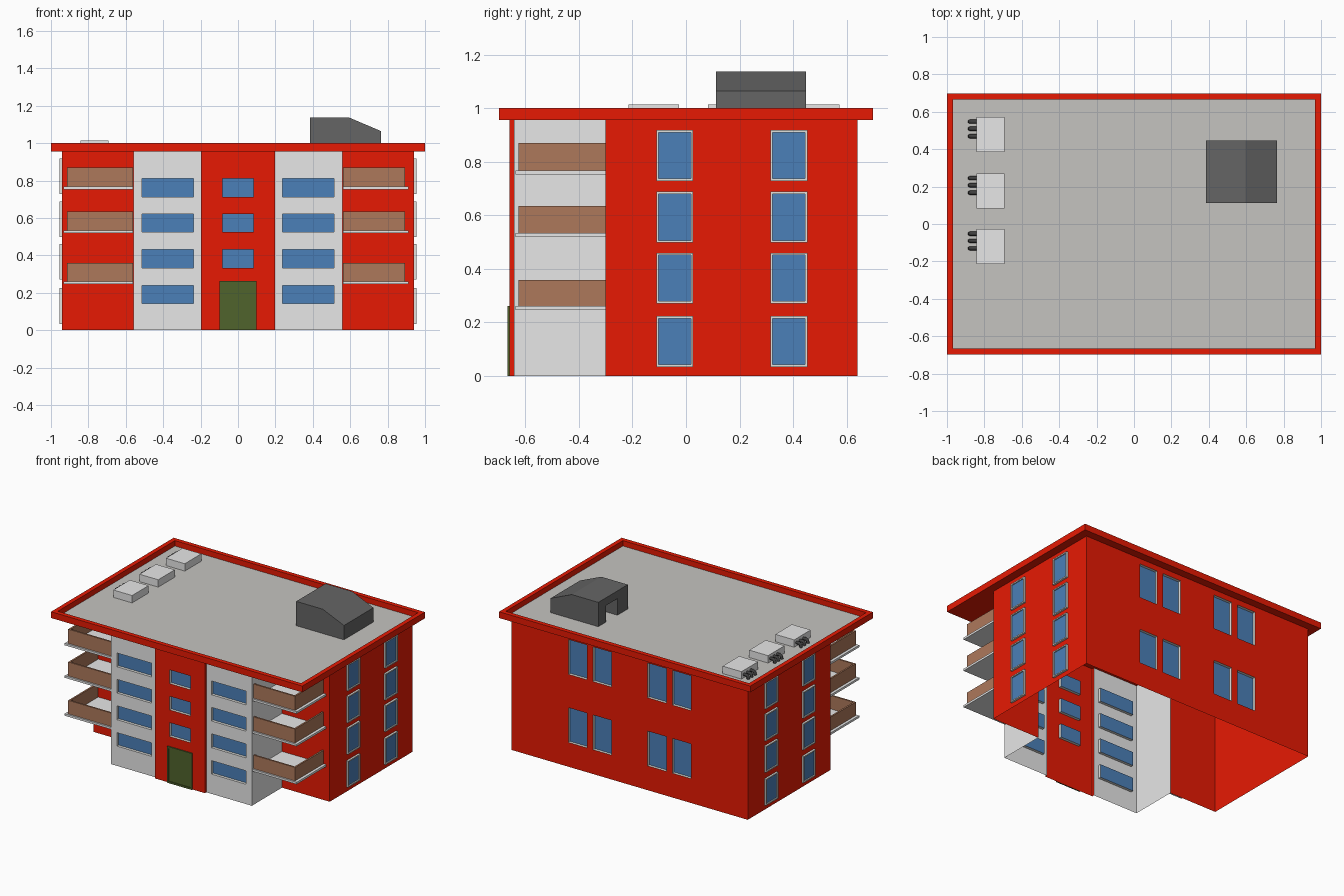
import bpy, bmesh
from mathutils import Vector

if "Cube" in bpy.data.objects:
    bpy.data.objects.remove(bpy.data.objects["Cube"])


def mat(name, r, g, b):
    m = bpy.data.materials.new(name)
    m.diffuse_color = (r, g, b, 1)
    m.use_nodes = True
    m.node_tree.nodes["Principled BSDF"].inputs["Base Color"].default_value = m.diffuse_color
    return m


RED = mat("red_wall", 0.80, 0.010, 0.001)
WHITE = mat("white_wall", 0.80, 0.80, 0.80)
FRAME = mat("frame_grey", 0.76, 0.76, 0.73)
GLASS = mat("blue_glass", 0.07, 0.215, 0.48)
BROWN = mat("brown_rail", 0.42, 0.19, 0.105)
GREEN = mat("green_door", 0.08, 0.125, 0.025)
ROOF = mat("roof_grey", 0.56, 0.55, 0.53)
DARK = mat("dark_grey", 0.13, 0.13, 0.13)
PIPE = mat("pipe_dark", 0.05, 0.05, 0.05)
UP = Vector((0, 0, 1))
TOP = 0.957


def finish(name, bm, mats):
    me = bpy.data.meshes.new(name)
    bm.to_mesh(me)
    bm.free()
    for m in mats:
        me.materials.append(m)
    ob = bpy.data.objects.new(name, me)
    bpy.context.collection.objects.link(ob)
    return ob


def add_box(bm, lo, hi):
    """Box between two corners; returns its faces."""
    r = bmesh.ops.create_cube(bm, size=1)
    for v in r["verts"]:
        v.co = [(a + b) / 2 + c * abs(b - a) for a, b, c in zip(lo, hi, v.co)]
    return list({f for v in r["verts"] for f in v.link_faces})


def sink_box(bm, lo, hi, direction, rim, depth):
    """Box with a flat rim and a straight recess on the face towards direction."""
    faces = add_box(bm, lo, hi)
    bm.normal_update()
    d = Vector(direction)
    face = next(f for f in faces if f.normal.dot(d) > 0.9)
    bmesh.ops.inset_region(bm, faces=[face], thickness=rim, depth=0)
    face = bmesh.ops.extrude_discrete_faces(bm, faces=[face])["faces"][0]
    bmesh.ops.translate(bm, verts=face.verts, vec=-d * depth)
    face.material_index = 1


def box(name, lo, hi, m):
    bm = bmesh.new()
    add_box(bm, lo, hi)
    return finish(name, bm, [m])


def wall(name, origin, u, width, main, holes=(), depth=0.02, height=TOP):
    """Open wall sheet; holes (u0, u1, z0, z1) become recessed windows."""
    o, u = Vector(origin), Vector(u)
    n = u.cross(UP)
    us = sorted({0, width} | {a for h in holes for a in h[:2]})
    zs = sorted({0, height} | {a for h in holes for a in h[2:]})
    bm = bmesh.new()

    def quad(pts, idx):
        f = bm.faces.new([bm.verts.new(o + u * a + UP * b - n * d) for a, b, d in pts])
        f.material_index = idx

    for a, b in zip(us, us[1:]):
        for c, d in zip(zs, zs[1:]):
            if not any(h[0] <= a and b <= h[1] and h[2] <= c and d <= h[3] for h in holes):
                quad([(a, c, 0), (b, c, 0), (b, d, 0), (a, d, 0)], 0)
    for a, b, c, d in holes:
        ring = [(a, c), (b, c), (b, d), (a, d)]
        for p, q in zip(ring, ring[1:] + ring[:1]):
            quad([(*p, 0), (*q, 0), (*q, depth), (*p, depth)], 1)
        quad([(*p, depth) for p in ring], 2)
    bmesh.ops.remove_doubles(bm, verts=bm.verts, dist=1e-5)
    return finish(name, bm, [main, FRAME, GLASS])


# main block walls
back_holes = [(0.94 + x, 0.94 + x + 0.148, z, z + 0.25)
              for x in (-0.488, -0.291, 0.143, 0.34) for z in (0.175, 0.665)]
wall("back_wall", (0.94, 0.64, 0), (-1, 0, 0), 1.88, RED, back_holes)
wall("right_wall", (0.94, -0.3, 0), (0, 1, 0), 0.94, RED)
wall("left_wall", (-0.94, 0.64, 0), (0, -1, 0), 0.94, RED)
wall("left_wing_front", (-0.94, -0.3, 0), (1, 0, 0), 0.38, RED)
wall("right_wing_front", (0.56, -0.3, 0), (1, 0, 0), 0.38, RED)

# projecting front bay: white panels and red centre strip
rows = [(0.142, 0.239), (0.332, 0.432), (0.524, 0.622), (0.713, 0.812)]
side_holes = [(0.046, 0.322, a, b) for a, b in rows]
wall("front_panel_left", (-0.56, -0.642, 0), (1, 0, 0), 0.362, WHITE, side_holes)
wall("front_panel_right", (0.198, -0.642, 0), (1, 0, 0), 0.362, WHITE,
     [(0.362 - b, 0.362 - a, c, d) for a, b, c, d in side_holes])
wall("bay_side_right", (0.56, -0.642, 0), (0, 1, 0), 0.342, WHITE)
wall("bay_side_left", (-0.56, -0.3, 0), (0, -1, 0), 0.342, WHITE)
wall("centre_strip", (-0.198, -0.658, 0), (1, 0, 0), 0.396, RED,
     [(0.115, 0.281, a, b) for a, b in rows[1:]])
wall("strip_side_right", (0.198, -0.658, 0), (0, 1, 0), 0.016, RED)
wall("strip_side_left", (-0.198, -0.642, 0), (0, -1, 0), 0.016, RED)

# entrance door with a sunken panel
bm = bmesh.new()
sink_box(bm, (-0.1, -0.667, 0), (0.1, -0.6585, 0.262), (0, -1, 0), 0.018, 0.005)
finish("entrance_door", bm, [GREEN, GREEN])

for side, s, shift in (("right", 1, -0.022), ("left", -1, 0)):
    # side windows: raised flat frames with sunken glass
    bm = bmesh.new()
    for y0 in (-0.111, 0.315):
        for z0, z1 in ((0.034, 0.224), (0.271, 0.46), (0.498, 0.688), (0.728, 0.918)):
            lo = (s * 0.9405, y0, z0)
            hi = (s * 0.955, y0 + 0.138, z1)
            sink_box(bm, lo, hi, (s, 0, 0), 0.012, 0.008)
    finish(side + "_windows", bm, [FRAME, GLASS])

    # balconies: slab and L-shaped parapet on three floors
    slabs, rails = bmesh.new(), bmesh.new()
    for z, h in ((0.261, 0.358), (0.534, 0.634), (0.768, 0.87)):
        end = s * 0.934 + shift
        add_box(slabs, (s * 0.5605, -0.636, z - 0.015), (end, -0.3005, z))
        end = s * 0.914 + shift
        add_box(rails, (s * 0.5605, -0.625, z), (end, -0.613, h))
        add_box(rails, (end - s * 0.012, -0.613, z), (end, -0.3005, h))
    finish(side + "_balcony_slabs", slabs, [WHITE])
    finish(side + "_balcony_rails", rails, [BROWN])

# roof slab with flat raised rim
bm = bmesh.new()
sink_box(bm, (-1, -0.697, 0.955), (1, 0.697, 1.0), (0, 0, 1), 0.045, 0.039)
finish("roof", bm, [RED, ROOF])

# stair hut: extruded side profile with a doorway cut in its left face
bm = bmesh.new()
profile = [(0.385, 0.96), (0.765, 0.96), (0.765, 1.064), (0.596, 1.136), (0.385, 1.136)]
f = bm.faces.new([bm.verts.new((x, 0.112, z)) for x, z in profile])
ext = bmesh.ops.extrude_face_region(bm, geom=[f])
bmesh.ops.translate(bm, vec=(0, 0.335, 0),
                    verts=[v for v in ext["geom"] if isinstance(v, bmesh.types.BMVert)])
bmesh.ops.recalc_face_normals(bm, faces=bm.faces)
hut = finish("stair_hut", bm, [DARK])
cutter = box("doorway_cutter", (0.3, 0.23, 0.9), (0.5, 0.36, 1.08), DARK)
cutter.hide_render = True
cutter.hide_viewport = True
cutter.display_type = "WIRE"
mod = hut.modifiers.new("doorway", "BOOLEAN")
mod.operation = "DIFFERENCE"
mod.object = cutter

# cooling units with three bent pipes each
units = bmesh.new()
cu = bpy.data.curves.new("unit_pipes", "CURVE")
cu.dimensions = "3D"
cu.bevel_depth = 0.011
cu.bevel_resolution = 1
cu.use_fill_caps = True
cu.materials.append(PIPE)
for y in (0.479, 0.177, -0.12):
    add_box(units, (-0.843, y - 0.094, 0.96), (-0.693, y + 0.094, 1.014))
    for dy in (-0.01, 0.03, 0.068):
        sp = cu.splines.new("POLY")
        path = [(-0.835, 0.986), (-0.865, 0.986), (-0.876, 0.98), (-0.879, 0.96)]
        sp.points.add(len(path) - 1)
        for p, (x, z) in zip(sp.points, path):
            p.co = (x, y + dy, z, 1)
finish("cooling_units", units, [WHITE])
bpy.context.collection.objects.link(bpy.data.objects.new("unit_pipes", cu))
